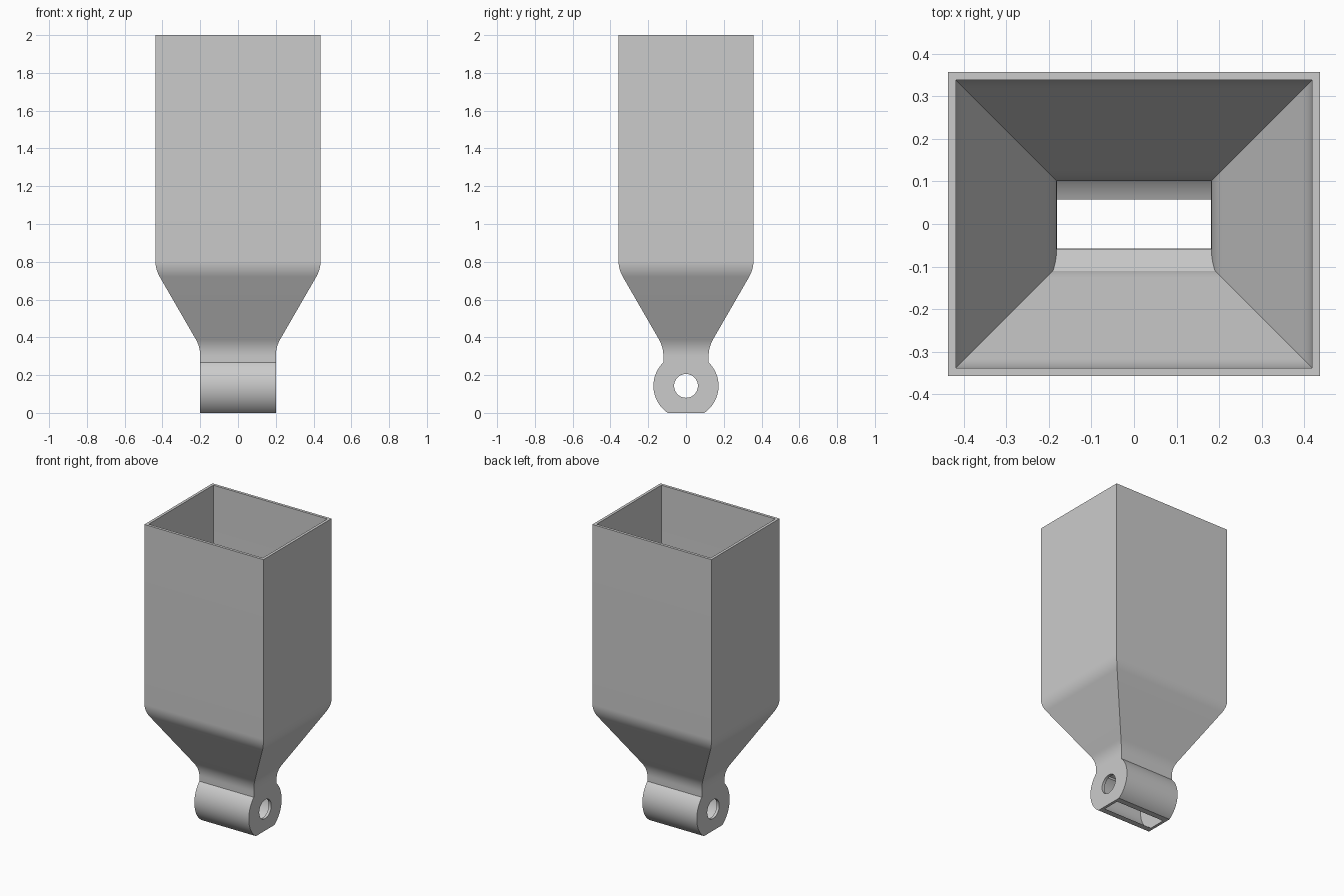
import bpy, bmesh
from math import sin, cos, sqrt, radians, asin, acos, tan

cube = bpy.data.objects.get("Cube")
if cube:
    bpy.data.objects.remove(cube)

grey = bpy.data.materials.new("light grey")
grey.use_nodes = True
colour = (0.6, 0.6, 0.6, 1)
grey.diffuse_color = colour
grey.node_tree.nodes["Principled BSDF"].inputs["Base Color"].default_value = colour

WALL = 0.0185
NECK_X, NECK_Y = 0.2, 0.12      # half sizes of the neck
FLARE = 0.2375                  # how far the box is wider than the neck
BARREL_R, BARREL_Z = 0.1725, 0.143
BEND_R = 0.175
SLOPE = radians(30)


def make_object(name, bm):
    bmesh.ops.recalc_face_normals(bm, faces=bm.faces)
    mesh = bpy.data.meshes.new(name)
    bm.to_mesh(mesh)
    bm.free()
    obj = bpy.data.objects.new(name, mesh)
    bpy.context.collection.objects.link(obj)
    mesh.materials.append(grey)
    return obj


def section_list(inset):
    """Half sizes and height of each rectangular section, from bottom to top."""
    nx, ny = NECK_X - inset, NECK_Y - inset
    r = BARREL_R - inset
    sections = []
    # round barrel
    low = asin(-BARREL_Z / r)
    high = acos(ny / r)
    steps = 32
    for i in range(steps + 1):
        a = low + (high - low) * i / steps
        sections.append((nx, r * cos(a), BARREL_Z + r * sin(a)))
    # bend from the neck into the funnel, then from the funnel into the box
    shift = inset * tan(SLOPE / 2)
    low_z = 0.349 + shift
    top_z = low_z + FLARE / tan(SLOPE)
    r_low, r_top = BEND_R + inset, BEND_R - inset
    start = low_z - r_low * tan(SLOPE / 2)
    end = top_z + r_top * tan(SLOPE / 2)
    bend = [SLOPE * i / 8 for i in range(9)]
    for a in bend:
        d = r_low * (1 - cos(a))
        sections.append((nx + d, ny + d, start + r_low * sin(a)))
    for a in reversed(bend):
        d = FLARE - r_top * (1 - cos(a))
        sections.append((nx + d, ny + d, end - r_top * sin(a)))
    sections.append((nx + FLARE, ny + FLARE, 2.0))
    return sections


# Hopper shell: outside going up, inside going down, joined at rim and outlet
bm = bmesh.new()
rings = []
for hx, hy, z in section_list(0) + section_list(WALL)[::-1]:
    rings.append([bm.verts.new((sx * hx, sy * hy, z))
                  for sx, sy in ((-1, -1), (1, -1), (1, 1), (-1, 1))])
for a, b in zip(rings, rings[1:] + rings[:1]):
    for i in range(4):
        j = (i + 1) % 4
        bm.faces.new((a[i], a[j], b[j], b[i]))
hopper = make_object("hopper_shell", bm)

# Axle hole through both barrel ends
bpy.ops.mesh.primitive_cylinder_add(vertices=48, radius=0.063, depth=1,
                                    location=(0, 0, BARREL_Z),
                                    rotation=(0, radians(90), 0))
cutter = bpy.context.object
cutter.name = "axle_hole_cutter"
cutter.data.materials.append(grey)
cutter.hide_render = True
cut = hopper.modifiers.new("axle_hole", 'BOOLEAN')
cut.operation = 'DIFFERENCE'
cut.solver = 'EXACT'
cut.object = cutter
bpy.context.view_layer.objects.active = hopper
bpy.ops.object.select_all(action='DESELECT')
hopper.select_set(True)
bpy.ops.object.modifier_apply(modifier=cut.name)
bpy.data.objects.remove(cutter)
bpy.ops.object.shade_smooth_by_angle(angle=radians(25))

# Sloping lip inside the front of the neck
bm = bmesh.new()
profile = [(-0.115, 0.365), (-0.06, 0.31), (-0.06, 0.285), (-0.11, 0.27)]
face = bm.faces.new([bm.verts.new((-0.19, y, z)) for y, z in profile])
side = bmesh.ops.extrude_face_region(bm, geom=[face])
bmesh.ops.translate(bm, vec=(0.38, 0, 0),
                    verts=[v for v in side["geom"] if isinstance(v, bmesh.types.BMVert)])
make_object("inner_lip", bm)
